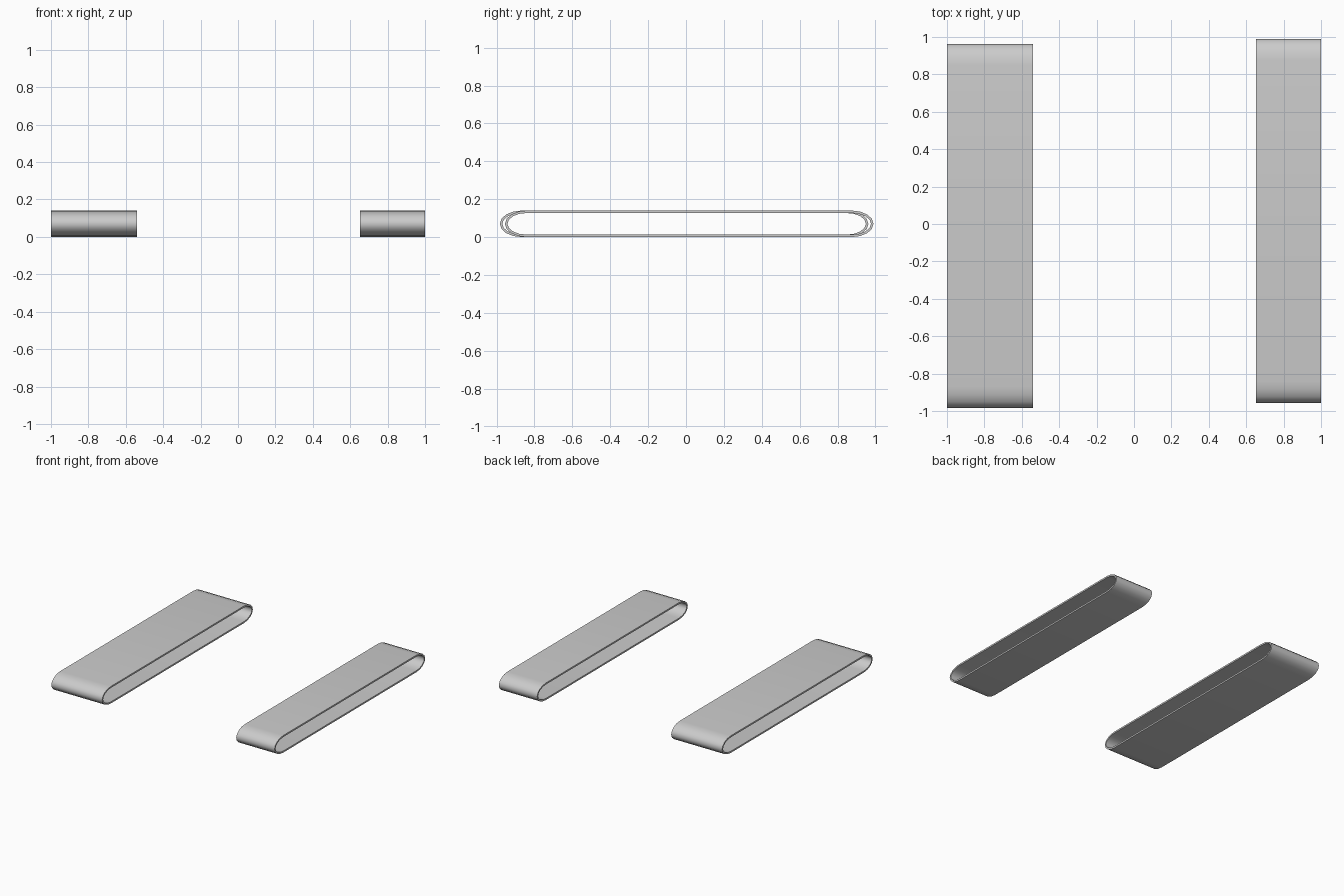
import bpy, bmesh, math

if "Cube" in bpy.data.objects:
    bpy.data.objects.remove(bpy.data.objects["Cube"])

HALF_LEN, HEIGHT, WALL = 0.973, 0.14, 0.013


def loop_profile(inset):
    """Flattened belt outline (y, z): elliptical ends, straight runs."""
    ry, rz = 0.115 - inset, HEIGHT / 2 - inset
    straight = HALF_LEN - 0.115
    pts = []
    for side in (1, -1):
        for i in range(9):
            a = -math.pi / 2 + math.pi * i / 8
            pts.append((side * (straight + ry * math.cos(a)),
                        HEIGHT / 2 + side * rz * math.sin(a)))
    return pts


def belt(name, x0, x1, y_mid):
    bm = bmesh.new()
    rings = []
    for x, inset in ((x0, 0), (x1, 0), (x1, WALL), (x0, WALL)):
        rings.append([bm.verts.new((x, y + y_mid, z))
                      for y, z in loop_profile(inset)])
    # outer skin, rim, inner skin, rim
    for k in range(4):
        a, b = rings[k], rings[(k + 1) % 4]
        n = len(a)
        for i in range(n):
            j = (i + 1) % n
            bm.faces.new((a[i], a[j], b[j], b[i]))
    bmesh.ops.recalc_face_normals(bm, faces=bm.faces[:])
    mesh = bpy.data.meshes.new(name)
    bm.to_mesh(mesh)
    bm.free()
    ob = bpy.data.objects.new(name, mesh)
    bpy.context.collection.objects.link(ob)
    bpy.ops.object.select_all(action='DESELECT')
    ob.select_set(True)
    bpy.context.view_layer.objects.active = ob
    bpy.ops.object.shade_smooth_by_angle(angle=math.radians(40))


# wide belt on the left, narrow belt on the right
belt("wide_belt", -1.0, -0.54, -0.01)
belt("narrow_belt", 0.653, 1.0, 0.017)
